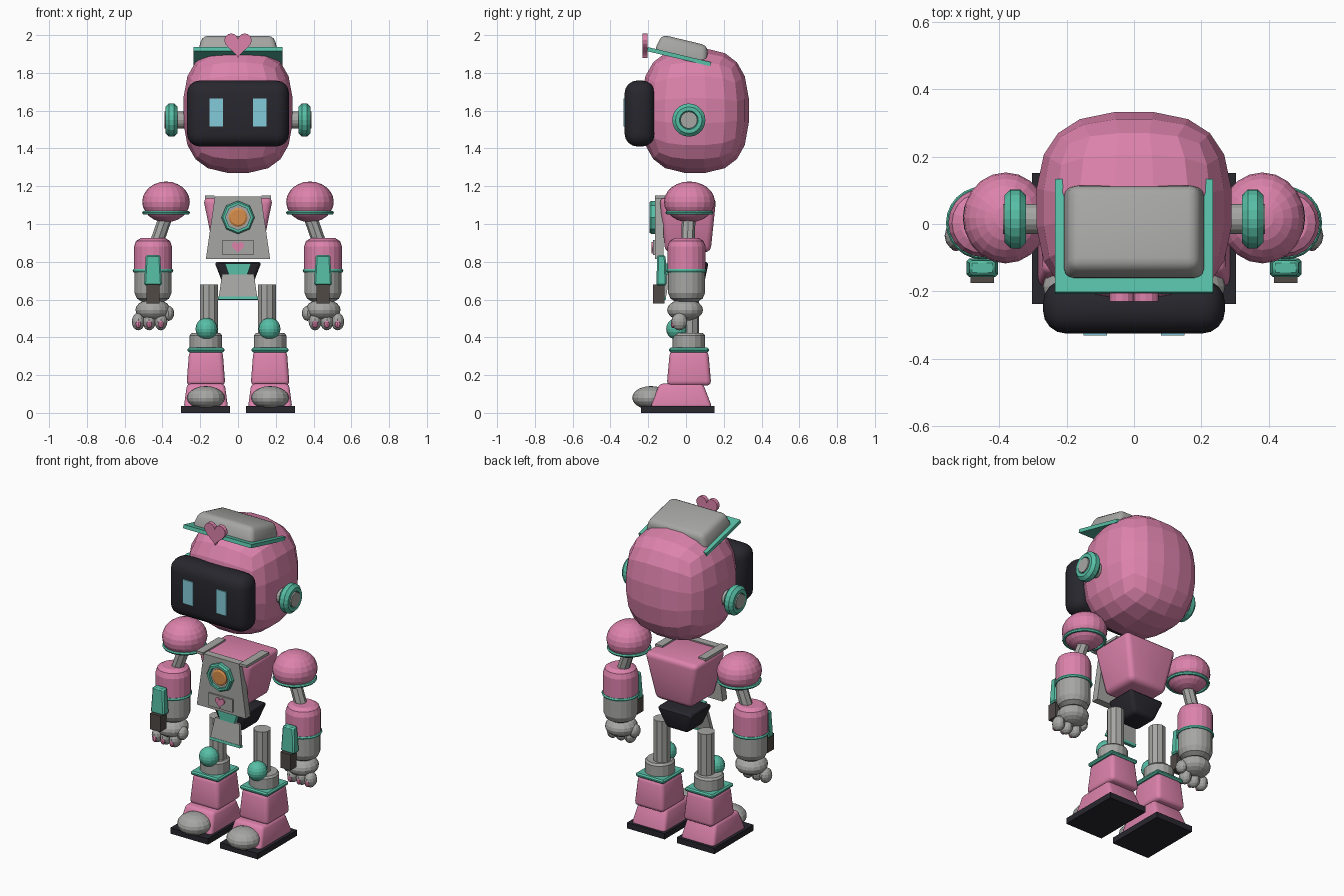
import bpy, bmesh, math
from mathutils import Matrix, Vector

cube = bpy.data.objects.get("Cube")
if cube:
    bpy.data.objects.remove(cube)


def colour(name, *rgb):
    m = bpy.data.materials.new(name)
    m.use_nodes = True
    m.diffuse_color = (*rgb, 1)
    bsdf = next(n for n in m.node_tree.nodes if n.type == 'BSDF_PRINCIPLED')
    bsdf.inputs["Base Color"].default_value = (*rgb, 1)
    return m


PINK = colour("pink", .72, .225, .41)
TEAL = colour("teal", .095, .52, .38)
GREY = colour("light grey", .38, .38, .37)
BLACK = colour("charcoal", .02, .02, .027)
BLUE = colour("eye blue", .23, .6, .7)
ORANGE = colour("orange", .68, .27, .07)
BROWN = colour("dark brown", .08, .067, .06)


def finish(name, bm, mat, loc=(0, 0, 0), rot=(0, 0, 0), bevel=0, segs=3, smooth=False):
    bmesh.ops.recalc_face_normals(bm, faces=bm.faces)
    if bevel:
        bmesh.ops.bevel(bm, geom=bm.edges[:], offset=bevel, segments=segs,
                        profile=.5, affect='EDGES', clamp_overlap=True)
    me = bpy.data.meshes.new(name)
    bm.to_mesh(me)
    bm.free()
    me.materials.append(mat)
    if smooth:
        me.shade_smooth()
        me.set_sharp_from_angle(angle=math.radians(35))
    ob = bpy.data.objects.new(name, me)
    ob.location, ob.rotation_euler = loc, rot
    bpy.context.collection.objects.link(ob)
    return ob


def block(name, mat, loc, size, top=(1, 1), bottom=(1, 1), bevel=0, segs=3, rot=(0, 0, 0)):
    """Box whose top and bottom can be tapered."""
    bm = bmesh.new()
    bmesh.ops.create_cube(bm, size=1)
    for v in bm.verts:
        k = top if v.co.z > 0 else bottom
        v.co = Vector((v.co.x * size[0] * k[0], v.co.y * size[1] * k[1], v.co.z * size[2]))
    return finish(name, bm, mat, loc, rot, bevel, segs, bevel > 0)


def ball(name, mat, loc, radii, segs=16, rings=10):
    bm = bmesh.new()
    bmesh.ops.create_uvsphere(bm, u_segments=segs, v_segments=rings, radius=1)
    bmesh.ops.scale(bm, vec=radii, verts=bm.verts)
    return finish(name, bm, mat, loc)


def lathe(name, mat, profile, loc, rot=(0, 0, 0), segs=20, closed=False):
    """Revolve (radius, height) points about z."""
    bm = bmesh.new()
    pts = profile + profile[:1] if closed else profile
    vs = [bm.verts.new((r, 0, z)) for r, z in pts]
    es = [bm.edges.new(p) for p in zip(vs, vs[1:])]
    bmesh.ops.spin(bm, geom=vs + es, cent=(0, 0, 0), axis=(0, 0, 1),
                   angle=math.tau, steps=segs, use_duplicate=False)
    bmesh.ops.remove_doubles(bm, verts=bm.verts, dist=.0005)
    return finish(name, bm, mat, loc, rot)


def ring(name, mat, loc, radius, tube, rot=(0, 0, 0)):
    circle = [(radius + tube * math.cos(a), tube * math.sin(a))
              for a in (i * math.tau / 6 for i in range(6))]
    return lathe(name, mat, circle, loc, rot, 24, True)


def rod(name, mat, a, b, r, segs=8):
    a, b = Vector(a), Vector(b)
    bm = bmesh.new()
    bmesh.ops.create_cone(bm, cap_ends=True, segments=segs, radius1=r, radius2=r, depth=(b - a).length)
    turn = (b - a).to_track_quat('Z', 'Y').to_euler()
    return finish(name, bm, mat, (a + b) / 2, turn)


def heart(name, loc, width, depth):
    bm = bmesh.new()
    pts = []
    for i in range(28):
        t = i * math.tau / 28
        h = 13 * math.cos(t) - 5 * math.cos(2 * t) - 2 * math.cos(3 * t) - math.cos(4 * t)
        pts.append(bm.verts.new((math.sin(t) ** 3 * width / 2, depth / 2, h * width / 32)))
    face = bm.faces.new(pts)
    out = bmesh.ops.extrude_face_region(bm, geom=[face])["geom"]
    bmesh.ops.translate(bm, vec=(0, -depth, 0), verts=[v for v in out if isinstance(v, bmesh.types.BMVert)])
    return finish(name, bm, PINK, loc)


# Head: a faceted rounded cube
bm = bmesh.new()
bmesh.ops.create_cube(bm, size=2)
bmesh.ops.subdivide_edges(bm, edges=bm.edges[:], cuts=4, use_grid_fill=True)
for v in bm.verts:
    k = sum(abs(c) ** 2.7 for c in v.co) ** (1 / 2.7)
    v.co = Vector((v.co.x * .292, v.co.y * .287, v.co.z * .332)) / k
finish("head", bm, PINK, (0, .048, 1.6))

# Face screen and eyes
block("face_screen", BLACK, (0, -.245, 1.585), (.54, .16, .35), bevel=.068, segs=4)
for s in (1, -1):
    block("eye", BLUE, (s * .115, -.327, 1.59), (.07, .009, .15))

# Cap with brim and heart badge
TILT = (-math.radians(13.4), 0, 0)
block("cap_brim", TEAL, (0, -.037, 1.886), (.47, .345, .022), rot=TILT)
block("cap_top", GREY, (0, -.018, 1.925), (.43, .29, .1), top=(.88, .86), bevel=.03, rot=TILT)
heart("cap_heart", (0, -.217, 1.955), .145, .025)

# Torso
block("torso", PINK, (0, .01, .995), (.37, .3, .29), bottom=(.68, .8), bevel=.03)
block("chest_panel", GREY, (0, -.142, .98), (.34, .045, .33), top=(.72, 1))
for s in (1, -1):
    block("shoulder_strap", GREY, (s * .15, -.055, 1.142), (.05, .22, .016))
FRONT = (math.pi / 2, 0, 0)
lathe("chest_ring", TEAL, [(.066, 0), (.088, 0), (.088, .022), (.08, .032), (.066, .032)],
      (0, -.162, 1.035), FRONT, 8, True)
lathe("chest_dial", GREY, [(0, 0), (.07, 0), (.07, .016), (0, .016)], (0, -.162, 1.035), FRONT, 8)
lathe("chest_lamp", ORANGE, [(0, 0), (.05, 0), (.05, .02), (.04, .026), (0, .026)],
      (0, -.163, 1.035), FRONT, 16)
block("badge_plate", GREY, (0, -.167, .875), (.166, .016, .08))
heart("badge_heart", (0, -.178, .88), .066, .009)

# Pelvis and front flap
block("pelvis", BLACK, (0, .015, .735), (.25, .21, .13), bottom=(.6, .75), bevel=.02)
block("belt_buckle", TEAL, (0, -.095, .762), (.14, .03, .06), bottom=(.7, 1))
FLAP = (-math.radians(10), 0, 0)
block("front_flap", GREY, (0, -.107, .67), (.205, .022, .13), top=(.82, 1), rot=FLAP)
block("flap_trim", TEAL, (0, -.119, .607), (.21, .026, .016), rot=FLAP)

for s in (1, -1):
    # Ear discs
    side = (0, s * math.pi / 2, 0)
    lathe("ear_disc", TEAL, [(0, 0), (.07, 0), (.088, .018), (.088, .046), (.07, .064),
                             (.05, .064), (.046, .056), (0, .056)], (s * .32, .015, 1.55), side, 20)
    rod("ear_axle", GREY, (s * .27, .015, 1.55), (s * .388, .015, 1.55), .045, 16)

    # Shoulder and upper arm
    ball("shoulder", PINK, (s * .381, .018, 1.117), (.126, .135, .108), 20, 12)
    ring("shoulder_ring", TEAL, (s * .381, .018, 1.06), .117, .01)
    rod("upper_arm", GREY, (s * .375, .015, 1.06), (s * .438, .01, .88), .036)

    # Forearm with cuff, and wrist gadget
    x = s * .45
    lathe("forearm", PINK, [(0, .925), (.065, .925), (.09, .91), (.101, .88), (.101, .755), (0, .755)],
          (x, .003, 0))
    ring("forearm_ring", TEAL, (x, .003, .752), .098, .01)
    lathe("cuff", GREY, [(0, .755), (.098, .755), (.098, .635), (.085, .605), (.06, .59), (0, .59)],
          (x, .003, 0))
    block("wrist_gadget", TEAL, (x, -.13, .755), (.095, .055, .16), top=(.8, .8), bevel=.008, segs=1)
    block("gadget_grip", BROWN, (x, -.145, .63), (.07, .06, .1))

    # Hand
    ball("palm", GREY, (x, -.005, .545), (.093, .095, .058))
    for dx in (.078, .02, -.042):
        fx = s * (.45 + dx)
        ball("finger", GREY, (fx, -.035, .483), (.034, .042, .046), 12, 8)
        ball("fingernail", PINK, (fx, -.068, .47), (.016, .013, .022), 8, 6)
    ball("thumb", GREY, (s * .368, -.02, .527), (.03, .04, .04), 12, 8)

    # Leg
    x = s * .17
    rod("thigh", GREY, (s * .153, .02, .4), (s * .153, .02, .68), .05, 10)
    ball("knee", TEAL, (s * .167, -.047, .445), (.058, .058, .058))
    lathe("shin_collar", GREY, [(0, .34), (.086, .34), (.086, .41), (.076, .422), (0, .422)],
          (x, .015, 0), segs=16)
    block("shin_trim", TEAL, (x, .015, .333), (.196, .212, .024), bevel=.008, segs=1)
    block("boot", PINK, (x, .016, .237), (.206, .236, .185), top=(.86, .86), bevel=.025)

    # Foot
    block("foot", PINK, (x, -.025, .09), (.235, .33, .13), top=(.85, .7), bevel=.02)
    ball("toe_cap", GREY, (x, -.185, .08), (.1, .1, .062))
    block("sole", BLACK, (s * .172, -.043, .018), (.26, .388, .036))
